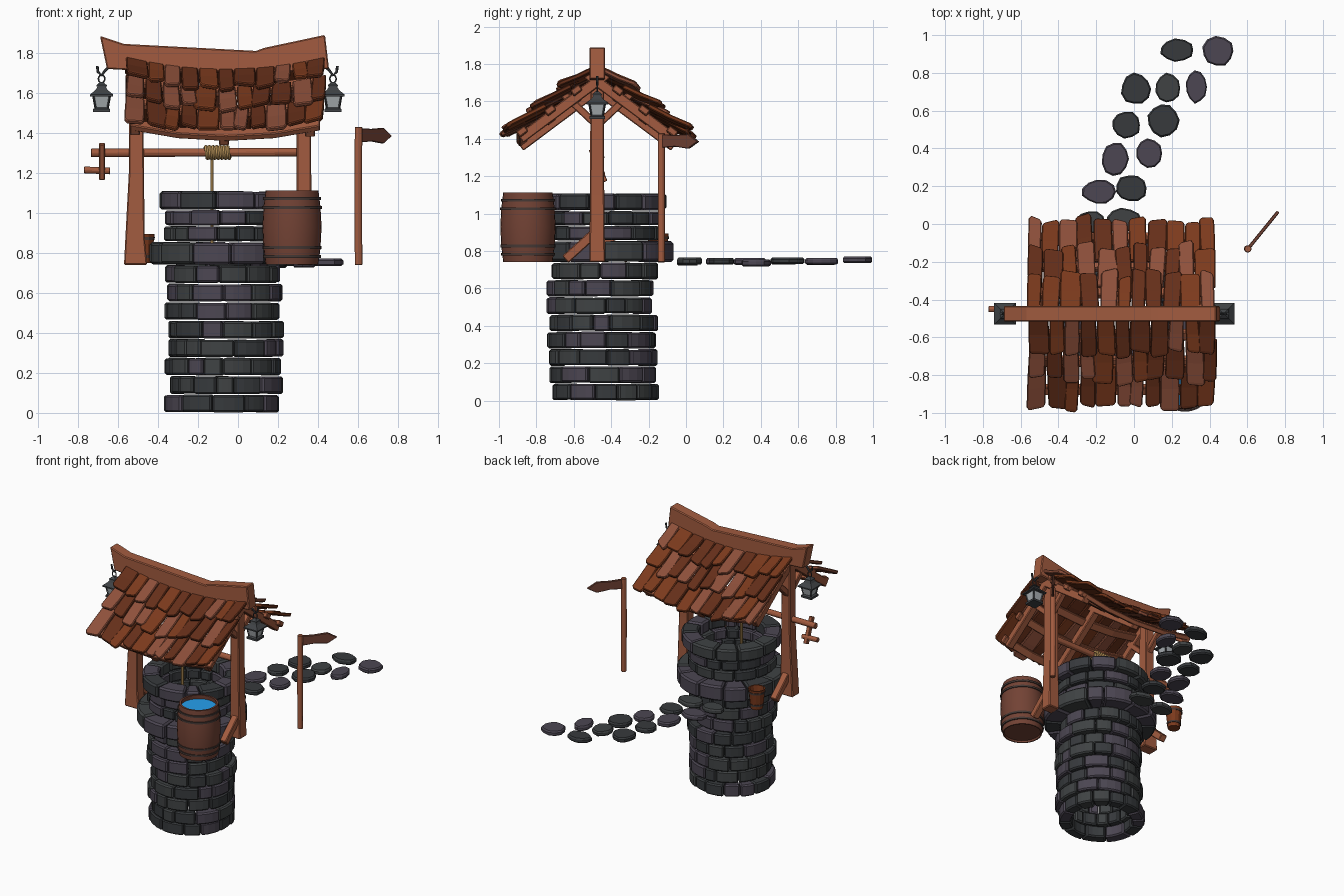
import bpy, bmesh, random
from math import sin, cos, pi, tau
from mathutils import Vector as V

if "Cube" in bpy.data.objects:
    bpy.data.objects.remove(bpy.data.objects["Cube"])

random.seed(4)
U = random.uniform
CX, CY = -0.07, -0.45      # well centre
RY = -0.475                # ridge line


def mat(name, r, g, b):
    m = bpy.data.materials.new(name)
    m.diffuse_color = (r, g, b, 1)
    m.use_nodes = True
    m.node_tree.nodes["Principled BSDF"].inputs["Base Color"].default_value = m.diffuse_color
    return m


STONE = [mat("stone_grey", .05, .055, .057), mat("stone_dark", .038, .042, .046), mat("stone_violet", .072, .062, .085)]
WOOD = [mat("wood", .36, .105, .05)]
SHINGLE = [mat("shingle_red", .2, .042, .012), mat("shingle_brown", .27, .08, .043), mat("shingle_dark", .13, .028, .01)]
BARREL = [mat("barrel_wood", .17, .055, .035)]
BAND = [mat("barrel_band", .06, .04, .035)]
ROPE = [mat("rope", .5, .3, .1)]
IRON = [mat("iron", .05, .055, .06)]
GLASS = [mat("glass", .4, .43, .45)]
WATER = [mat("water", .02, .35, .85)]


def loft(rings, wrap=False):
    """Skin a list of equal point rings, capped unless wrapped."""
    n, k = len(rings[0]), len(rings)
    faces = [(i * n + j, i * n + (j + 1) % n, (i + 1) % k * n + (j + 1) % n, (i + 1) % k * n + j)
             for i in range(k if wrap else k - 1) for j in range(n)]
    if not wrap:
        faces += [tuple(range(n)), tuple(range((k - 1) * n, k * n))]
    return [p for r in rings for p in r], faces


def lathe(profile, x, y, n=24):
    return loft([[(x + r * cos(a), y + r * sin(a), z) for r, z in profile]
                 for a in (tau * i / n for i in range(n))], True)


def tube(pts, r, n=8, ref=(0, 0, 1), wrap=False):
    pts = [V(p) for p in pts]
    rings = []
    for i, p in enumerate(pts):
        a, b = (pts[i - 1], pts[(i + 1) % len(pts)]) if wrap else (pts[max(i - 1, 0)], pts[min(i + 1, len(pts) - 1)])
        t = (b - a).normalized()
        s = t.cross(V(ref)).normalized()
        u = s.cross(t)
        rings.append([p + r * (s * cos(tau * j / n) + u * sin(tau * j / n)) for j in range(n)])
    return loft(rings, wrap)


def beam(p, q, w, h, ref=(1, 0, 0)):
    p, q = V(p), V(q)
    u = (q - p).cross(V(ref)).normalized() * h / 2
    s = (q - p).cross(u).normalized() * w / 2
    return loft([[c - s - u, c + s - u, c + s + u, c - s + u] for c in (p, q)])


def square(x, y, z, hx, hy=None):
    hy = hy or hx
    return [(x - hx, y - hy, z), (x + hx, y - hy, z), (x + hx, y + hy, z), (x - hx, y + hy, z)]


def build(name, parts, mats, bevel=0, smooth=False):
    verts, faces, idx = [], [], []
    for vs, fs in parts:
        m = random.randrange(len(mats))
        faces += [tuple(i + len(verts) for i in f) for f in fs]
        idx += [m] * len(fs)
        verts += vs
    me = bpy.data.meshes.new(name)
    me.from_pydata([tuple(v) for v in verts], [], faces)
    for m in mats:
        me.materials.append(m)
    me.polygons.foreach_set("material_index", idx)
    bm = bmesh.new()
    bm.from_mesh(me)
    bmesh.ops.remove_doubles(bm, verts=bm.verts, dist=1e-5)
    bmesh.ops.recalc_face_normals(bm, faces=bm.faces)
    bm.to_mesh(me)
    bm.free()
    if smooth:
        me.shade_smooth()
        me.set_sharp_from_angle(angle=0.6)
    ob = bpy.data.objects.new(name, me)
    bpy.context.collection.objects.link(ob)
    if bevel:
        b = ob.modifiers.new("bevel", "BEVEL")
        b.width, b.segments, b.limit_method = bevel, 1, "ANGLE"
        b.angle_limit = 0.6


# Well courses: rings of irregular curved blocks
def course(z0, z1, r0, r1, n):
    w = [U(.65, 1.35) for _ in range(n)]
    a, out = U(0, tau), []
    ox, oy = CX + U(-.015, .015), CY + U(-.015, .015)
    for k in w:
        b = a + tau * k / sum(w)
        ro, ri = r1 + U(-.008, .01), r0 + U(-.006, .006)
        t0, t1 = z0 + U(.001, .006), z1 - U(.001, .006)
        out.append(loft([[(ox + r * cos(t), oy + r * sin(t), z) for r, z in ((ri, t0), (ro, t0), (ro, t1), (ri, t1))]
                         for t in (a + .008 + (b - a - .016) * i / 3 for i in range(4))]))
        a = b
    return out


H = .74 / 8
build("well_shaft", [p for i in range(8) for p in course(i * H, (i + 1) * H, .205, .285, 13)], STONE, .009)
build("well_ground_ring", course(.74, .855, .205, .375, 12), STONE, .012)
build("well_wall", course(.855, .935, .215, .295, 13) + course(.935, 1.015, .215, .3, 13), STONE, .009)
build("well_rim", course(1.015, 1.11, .22, .335, 12), STONE, .012)

# Stepping stones: x, y, half width, half depth
PATH = [(.23, .92, .09, .06), (.445, .915, .085, .08), (.01, .715, .08, .085), (.18, .72, .07, .08),
        (.33, .725, .055, .085), (-.04, .525, .075, .072), (.155, .55, .085, .088), (-.1, .345, .075, .09),
        (.08, .375, .072, .078), (-.185, .17, .09, .065), (-.015, .19, .085, .073), (-.23, .01, .08, .06),
        (-.055, .02, .095, .065)]
rocks = []
for x, y, a, b in PATH:
    z = .735 if y > .85 else U(.715, .73)
    jit = [U(.92, 1.06) for _ in range(11)]
    rocks.append(loft([[(x + a * s * j * cos(tau * i / 11), y + b * s * j * sin(tau * i / 11), z + dz)
                        for i, j in enumerate(jit)] for s, dz in ((.88, 0), (1, .008), (1, .026), (.9, .036))]))
build("stepping_stones", rocks, STONE)


# Sagging roof surface
def roof(x, d, side, off=0):
    z = 1.752 + .06 * ((x + .06) / .5) ** 2 - .76 * d
    return V((x, RY + side * (d + .605 * off), z + .796 * off))


tiles = []
for side in (-1, 1):
    for row, (d0, d1) in enumerate(((.02, .19), (.15, .335), (.285, .475))):
        w = [U(.75, 1.25) for _ in range(11)]
        x = -.565 + U(-.01, .01)
        for k in w:
            wid = 1.0 * k / sum(w)
            e, sk, lift = d1 + U(-.02, .025), U(-.014, .014), U(.008, .022)
            tl = U(-.018, .018)
            rings = []
            for d, off, s, g in ((d0, -.03, 0, .004), ((d0 + e) / 2, -.008, sk / 2, .001), (e - .015, lift, sk, .001), (e, lift + .002, sk, .014)):
                f = tl if d > d0 + .1 else 0
                rings.append([roof(x + g + s, d + f / 2, side, off), roof(x + wid - g + s, d - f / 2, side, off),
                              roof(x + wid - g + s, d - f / 2, side, off + .024), roof(x + g + s, d + f / 2, side, off + .024)])
            tiles.append(loft(rings))
            x += wid
build("roof_shingles", tiles, SHINGLE, .005)

# Roof frame: ridge beam, purlins and rafters
RIDGE = [(-.69, 1.885), (-.57, 1.845), (.09, 1.81), (.13, 1.825), (.435, 1.89), (.455, 1.72), (.2, 1.7), (-.3, 1.7), (-.655, 1.72)]
build("ridge_beam", [loft([[(x, RY + s, z) for x, z in RIDGE] for s in (-.042, .042)])], WOOD, .006)
frame = []
for s in (-1, 1):
    for d in (.14, .28, .43):
        frame.append(loft([[roof(x, d + a, s, o) for a, o in ((-.022, -.065), (.022, -.065), (.022, -.03), (-.022, -.03))]
                           for x in (-.54, -.3, -.06, .18, .41)]))
    for x in (-.515, -.07, .36):
        frame.append(beam(roof(x, -.01, s, -.07), roof(x, .45, s, -.065), .05, .055))
build("roof_frame", frame, WOOD, .005)

# Posts and their braces
build("left_post", [loft([square(-.512, RY, .74, .058, .042), square(-.515, RY, .88, .048, .04),
                          square(-.508, RY, 1.2, .038, .037), square(-.51, RY, 1.74, .034, .036)])], WOOD, .006)
build("right_post", [loft([square(.335, RY, .74, .042, .042), square(.33, RY, 1.1, .037, .038),
                           square(.328, RY, 1.74, .034, .036)])], WOOD, .006)
br = [beam((x, RY + s * .02, 1.49), (x, RY + s * .18, 1.64), .04, .04) for x in (-.51, .33) for s in (-1, 1)]
br += [beam((.335, RY - .01, .9), (.335, RY - .17, .755), .05, .05),
       beam((-.51, RY + .01, .9), (-.51, RY + .17, .755), .05, .05)]
build("post_braces", br, WOOD, .005)

# Windlass, crank and rope
build("windlass_bar", [tube([(-.735, RY, 1.3), (.3, RY, 1.304)], .022, 8)], WOOD, .003)
build("crank", [beam((-.68, RY - .03, 1.345), (-.68, RY + .04, 1.17), .028, .032),
                tube([(-.77, RY + .025, 1.215), (-.64, RY + .025, 1.21)], .018, 7)], WOOD, .003)
coil = [(-.165 + .125 * i / 84, RY + .028 * cos(tau * i / 12), 1.302 + .028 * sin(tau * i / 12)) for i in range(85)]
build("rope", [tube(coil, .0105, 6, (1, 0, 0)), tube([(-.13, RY + .01, 1.29), (-.13, RY + .01, .75)], .009, 6, (1, 0, 0))],
      ROPE, 0, True)


# Lanterns hung from the ridge ends
def lantern(name, x, s):
    y = RY
    metal = [loft([square(x, y, z, h) for z, h in ((1.505, .042), (1.52, .042), (1.526, .032))]),
             loft([square(x, y, z, h) for z, h in ((1.583, .058), (1.592, .058), (1.615, .03), (1.632, .02))]),
             loft([square(x, y, z, h) for z, h in ((1.632, .026), (1.639, .026), (1.655, .006))])]
    metal += [tube([(x + a * .03, y + b * .03, 1.52), (x + a * .042, y + b * .042, 1.588)], .0055, 4, (1, 0, 0))
              for a in (-1, 1) for b in (-1, 1)]
    metal.append(tube([(x + .016 * cos(tau * i / 12), y, 1.67 + .02 * sin(tau * i / 12)) for i in range(12)], .004, 6, (0, 1, 0), True))
    metal.append(tube([(x - s * .045, y, 1.735), (x - s * .02, y, 1.715), (x, y, 1.688), (x + s * .018, y, 1.705),
                       (x + s * .022, y, 1.735)], .007, 6, (0, 1, 0)))
    build(name + "_frame", metal, IRON)
    build(name + "_glass", [loft([square(x, y, 1.522, .027), square(x, y, 1.587, .039)])], GLASS)


lantern("left_lantern", -.682, -1)
lantern("right_lantern", .475, 1)

# Water barrel with bands
BX, BY = .27, -.845
build("barrel", [lathe([(0, .755), (.122, .755), (.124, .742), (.132, .742), (.142, .82), (.148, .93), (.142, 1.035), (.132, 1.113),
                        (.118, 1.113), (.122, 1.06), (0, 1.06)], BX, BY, 28)], BARREL, 0, True)
build("barrel_bands", [lathe([(r - .01, z), (r + .005, z), (r + .005, z + .014), (r - .01, z + .014)], BX, BY, 28)
                       for r, z in ((.139, .775), (.143, .82), (.144, 1.02), (.139, 1.065))], BAND, 0, True)
build("barrel_water", [lathe([(0, 1.06), (.121, 1.06), (.121, 1.085), (0, 1.085)], BX, BY, 28)], WATER)

# Small bucket behind the left post
QX, QY = -.475, -.15
build("bucket", [lathe([(0, .75), (.042, .75), (.058, .895), (.049, .895), (.037, .77), (0, .77)], QX, QY, 12)], SHINGLE[:1], 0)
build("bucket_bands", [lathe([(r - .006, z), (r + .003, z), (r + .004, z + .014), (r - .006, z + .014)], QX, QY, 12)
                       for r, z in ((.045, .775), (.055, .865))], BAND)

# Signpost with arrow board
build("sign_post", [tube([(.603, -.132, .74), (.601, -.132, 1.1), (.603, -.132, 1.43)], .02, 8, (1, 0, 0))], WOOD, .003)
D, N = V((.63, .776, 0)), V((.776, -.63, 0))
ARROW = [(0, 1.352), (.1, 1.358), (.19, 1.347), (.257, 1.385), (.19, 1.425), (.1, 1.42), (0, 1.424)]
build("sign_board", [loft([[V((.603, -.132, z)) + D * s + N * t for s, z in ARROW] for t in (-.009, .009)])], BARREL, .003)
